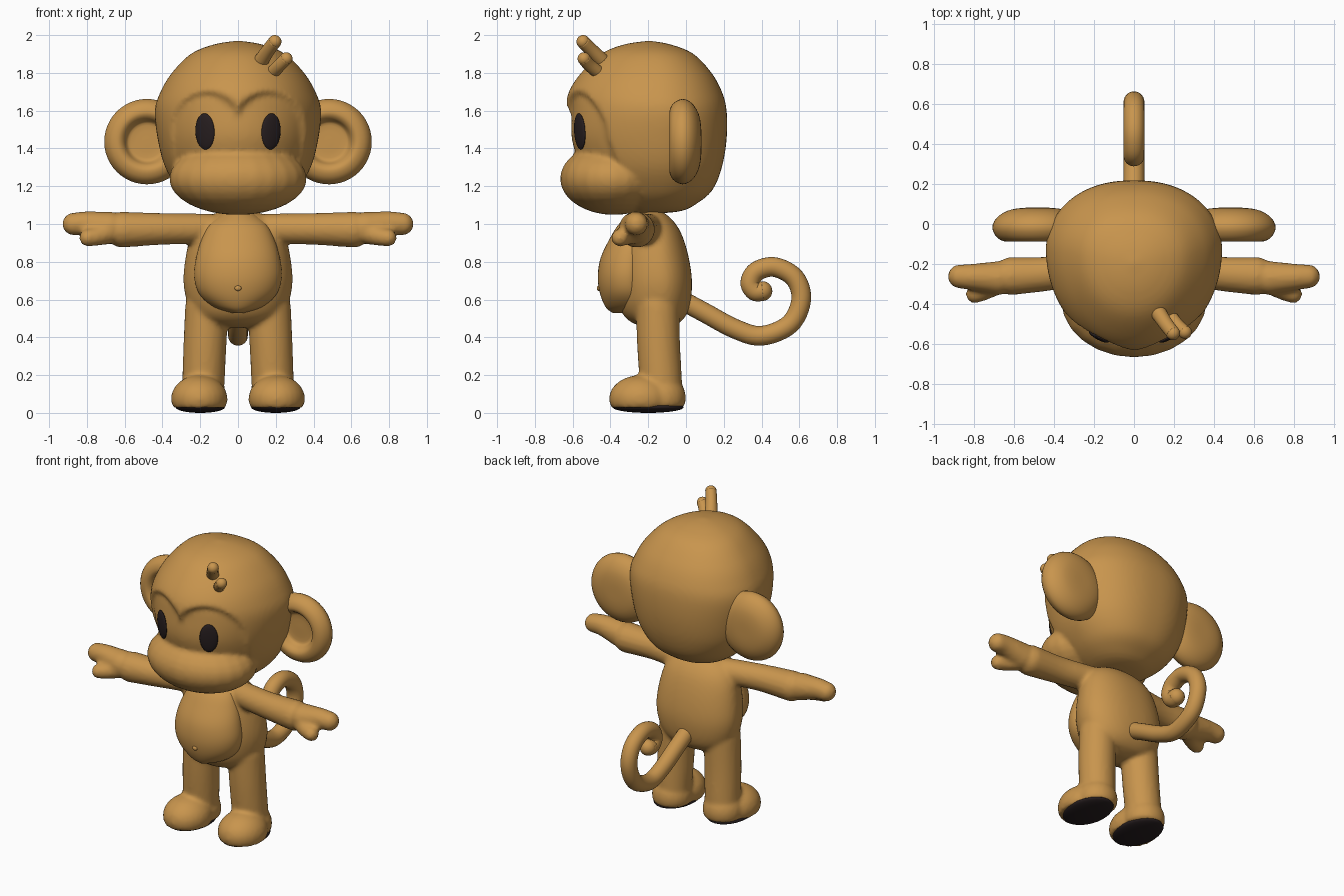
import bpy, bmesh, math
from mathutils import Matrix, Vector

old = bpy.data.objects.get("Cube")
if old:
    bpy.data.objects.remove(old, do_unlink=True)


def make_material(name, rgb):
    mat = bpy.data.materials.new(name)
    mat.use_nodes = True
    mat.diffuse_color = (*rgb, 1)
    mat.node_tree.nodes["Principled BSDF"].inputs["Base Color"].default_value = (*rgb, 1)
    return mat


fur = make_material("tan fur", (0.58, 0.30, 0.075))
dark = make_material("dark brown", (0.02, 0.013, 0.014))


def smooth_rows(rows, steps):
    """Catmull-Rom interpolation of a list of tuples."""
    out = []
    for i in range(len(rows) - 1):
        quad = list(zip(rows[max(i - 1, 0)], rows[i], rows[i + 1], rows[min(i + 2, len(rows) - 1)]))
        for k in range(steps):
            t = k / steps
            out.append([b + t / 2 * (c - a + t * (2 * a - 5 * b + 4 * c - d
                        + t * (3 * (b - c) + d - a))) for a, b, c, d in quad])
    return out + [list(rows[-1])]


def skin(bm, rings):
    """Closed surface through a list of equal rings of points."""
    rings = [[bm.verts.new(p) for p in ring] for ring in rings]
    for lo, hi in zip(rings, rings[1:]):
        for i in range(len(lo)):
            bm.faces.new((lo[i - 1], lo[i], hi[i], hi[i - 1]))
    bm.faces.new(rings[0][::-1])
    bm.faces.new(rings[-1])


def loft(bm, rows, steps=5, segs=64):
    """Stacked rounded rings from rows of (z, half width, front y, back y)."""
    rings = []
    for z, w, yf, yb in smooth_rows(rows, steps):
        yc = yf + 0.6 * (yb - yf)
        ring = []
        for i in range(segs):
            a = 2 * math.pi * i / segs
            c, s = math.cos(a), math.sin(a)
            if s > 0:
                c = math.copysign(abs(c) ** 0.88, c)
            ring.append((w * c, yc + s * (yb - yc if s > 0 else yc - yf), z))
        rings.append(ring)
    skin(bm, rings)


def blob(bm, centre, radii, turn=Matrix()):
    mat = Matrix.Translation(centre) @ turn @ Matrix.Diagonal((*radii, 1))
    bmesh.ops.create_uvsphere(bm, u_segments=24, v_segments=16, radius=1, matrix=mat)


def limb(bm, rows, steps=6, segs=24):
    """Round-ended tube through rows of (x, y, z, radius)."""
    rows = smooth_rows(rows, steps)
    points = [Vector(row[:3]) for row in rows]
    side = None
    rings = []
    for i, p in enumerate(points):
        along = (points[min(i + 1, len(points) - 1)] - points[max(i - 1, 0)]).normalized()
        side = along.orthogonal() if side is None else side - along * side.dot(along)
        side.normalize()
        up = along.cross(side)
        angles = [2 * math.pi * k / segs for k in range(segs)]
        rings.append([p + rows[i][3] * (math.cos(a) * side + math.sin(a) * up) for a in angles])
    skin(bm, rings)
    for row in (rows[0], rows[-1]):
        blob(bm, row[:3], [row[3]] * 3)


def finish(name, bm, mat, voxel=0, mirror=False):
    bmesh.ops.recalc_face_normals(bm, faces=bm.faces)
    for f in bm.faces:
        f.smooth = True
    mesh = bpy.data.meshes.new(name)
    bm.to_mesh(mesh)
    bm.free()
    mesh.materials.append(mat)
    obj = bpy.data.objects.new(name, mesh)
    bpy.context.collection.objects.link(obj)
    if voxel:
        blend = obj.modifiers.new("Blend", 'REMESH')
        blend.mode, blend.voxel_size, blend.use_smooth_shade = 'VOXEL', voxel, True
        soften = obj.modifiers.new("Soften", 'SMOOTH')
        soften.factor, soften.iterations = 0.5, 4
    if mirror:
        obj.modifiers.new("Mirror", 'MIRROR')
    return obj


# Head with heart-shaped sunken face, plus muzzle
bm = bmesh.new()
loft(bm, [
    (1.055, .02, -.22, -.15), (1.07, .14, -.36, -.02), (1.11, .23, -.44, .06),
    (1.18, .31, -.52, .14), (1.3, .385, -.59, .19), (1.45, .425, -.64, .215),
    (1.6, .44, -.637, .215), (1.7, .41, -.62, .19), (1.8, .35, -.555, .135),
    (1.9, .25, -.45, .04), (1.95, .13, -.33, -.08), (1.97, .01, -.2, -.19)], 7, 96)
for v in bm.verts:
    if v.co.y < -.25:
        rz = .2 if v.co.z > 1.5 else .5
        e = math.hypot((abs(v.co.x) - .16) / .19, (v.co.z - 1.5) / rz)
        t = min(max((1.05 - e) / .16, 0), 1)
        v.co.y += .036 * t * t * (3 - 2 * t)
blob(bm, (0, -.38, 1.24), (.365, .287, .192))
head = finish("head", bm, fur, .014)

# Hair tufts
bm = bmesh.new()
limb(bm, [(.12, -.44, 1.86, .04), (.16, -.5, 1.92, .036), (.195, -.545, 1.965, .035)])
limb(bm, [(.18, -.46, 1.8, .035), (.22, -.51, 1.84, .034), (.255, -.54, 1.875, .034)])
finish("hair_tufts", bm, fur)

# Eyes sit on the face surface
bpy.context.view_layer.update()
surface = head.evaluated_get(bpy.context.evaluated_depsgraph_get())
spot, normal = surface.ray_cast(Vector((.175, -2, 1.49)), Vector((0, 1, 0)))[1:3]
bm = bmesh.new()
blob(bm, spot, (.057, .016, .096), normal.to_track_quat('Y', 'Z').to_matrix().to_4x4())
finish("eyes", bm, dark, mirror=True)

# Ears: turned dish with a rolled rim
bm = bmesh.new()
profile = smooth_rows([(0, -.03), (.085, -.03), (.108, -.042), (.125, -.072), (.155, -.088),
                       (.2, -.07), (.226, -.02), (.205, .03), (.15, .066), (.08, .08), (0, .082)], 3)
verts = [bm.verts.new((r, y, 0)) for r, y in profile]
edges = [bm.edges.new(pair) for pair in zip(verts, verts[1:])]
bmesh.ops.spin(bm, geom=verts + edges, axis=(0, 1, 0), cent=(0, 0, 0), angle=2 * math.pi, steps=48)
bmesh.ops.remove_doubles(bm, verts=bm.verts, dist=.0005)
bmesh.ops.translate(bm, verts=bm.verts, vec=(.482, 0, 1.436))
finish("ears", bm, fur, mirror=True)

# Body: torso, arms, hands, legs and feet blended together
bm = bmesh.new()
loft(bm, [(.45, .05, -.2, -.1), (.48, .19, -.29, -.03), (.55, .255, -.35, .015),
          (.68, .288, -.375, .032), (.82, .278, -.375, .015), (.95, .245, -.35, -.025),
          (1.03, .18, -.3, -.08), (1.08, .05, -.2, -.15)])
for s in (-1, 1):
    limb(bm, [(s * .15, -.2, .975, .08), (s * .4, -.245, .974, .084), (s * .61, -.26, .97, .095)])
    limb(bm, [(s * .68, -.27, .98, .085), (s * .8, -.265, 1.0, .067), (s * .87, -.262, 1.0, .06)])
    limb(bm, [(s * .7, -.3, .95, .06), (s * .745, -.33, .935, .05), (s * .795, -.35, .927, .046)])
    limb(bm, [(s * .165, -.15, .56, .115), (s * .175, -.145, .36, .114), (s * .185, -.13, .12, .112)])
    blob(bm, (s * .205, -.24, .075), (.15, .168, .125))
    blob(bm, (s * .19, -.13, .08), (.128, .13, .125))
for v in bm.verts:
    v.co.z = max(v.co.z, .028)
finish("body", bm, fur, .014)

# Belly patch and navel
bm = bmesh.new()
loft(bm, [(.53, .04, -.39, -.2), (.56, .13, -.425, -.2), (.63, .205, -.455, -.2),
          (.72, .232, -.467, -.2), (.82, .222, -.452, -.2), (.92, .192, -.405, -.2),
          (1.0, .15, -.355, -.2), (1.06, .08, -.29, -.15)])
finish("belly", bm, fur)
bm = bmesh.new()
blob(bm, (0, -.462, .66), (.018, .01, .014))
finish("navel", bm, fur)

# Soles
bm = bmesh.new()
blob(bm, (.2, -.2, .03), (.13, .188, .03))
finish("soles", bm, dark, mirror=True)

# Curled tail
bm = bmesh.new()
path = [(-.03, .6), (.1, .53), (.26, .445), (.4, .408), (.55, .47), (.61, .6), (.575, .715),
        (.47, .772), (.375, .75), (.34, .69), (.365, .645), (.405, .645)]
limb(bm, [(0, y, z, .052) for y, z in path])
finish("tail", bm, fur)
